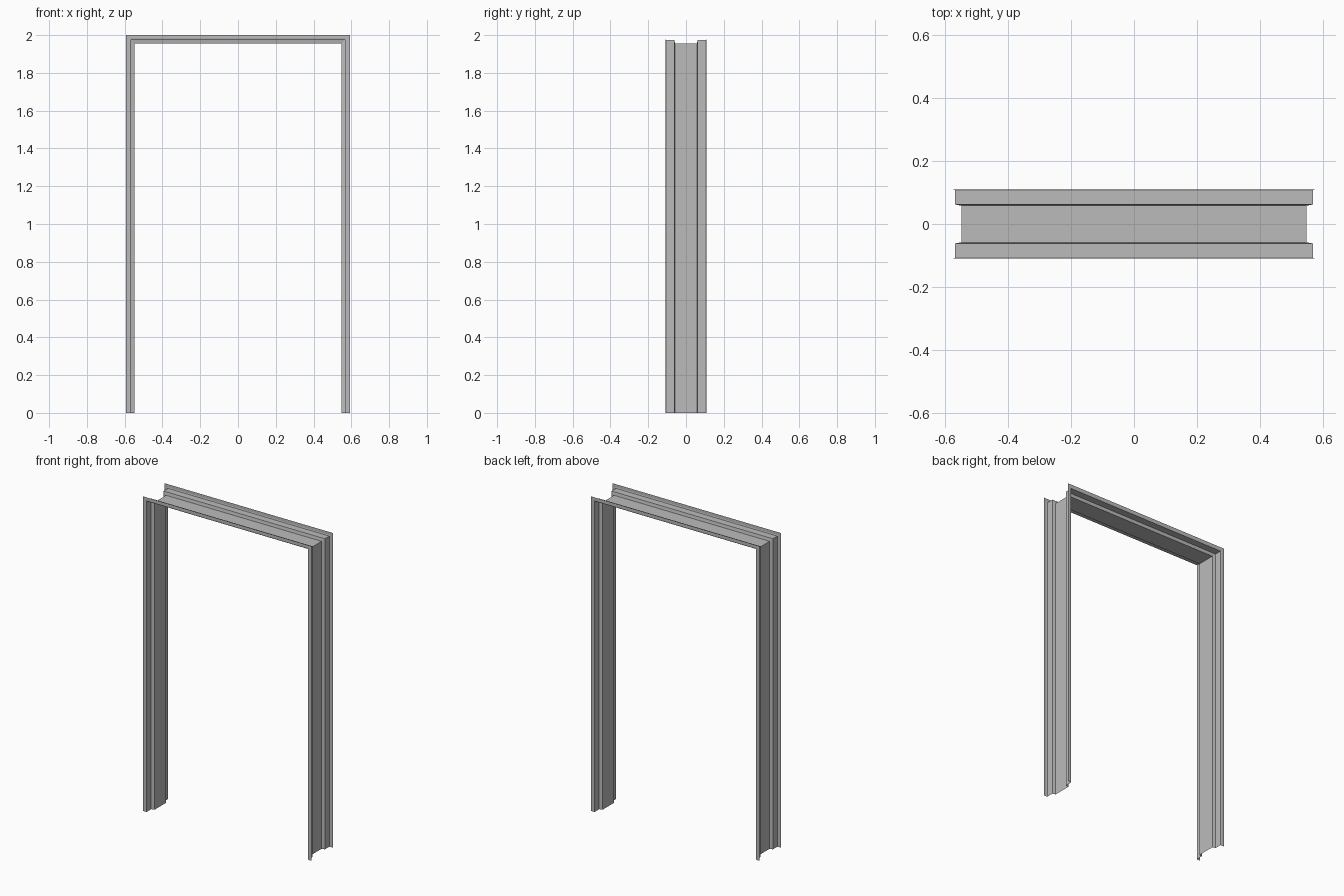
import bpy
import bmesh

cube = bpy.data.objects.get("Cube")
if cube:
    bpy.data.objects.remove(cube, do_unlink=True)

# Painted metal
grey = bpy.data.materials.new("grey_metal")
grey.use_nodes = True
color = (0.5, 0.5, 0.5, 1)
grey.diffuse_color = color
grey.node_tree.nodes["Principled BSDF"].inputs["Base Color"].default_value = color

HALF_OPENING = 0.547
OPENING_TOP = 1.955

# Half of the folded section: (depth, distance outward from the opening)
half = [(0.109, 0.045), (0.109, 0.026), (0.107, 0.020),
        (0.062, 0.020), (0.058, 0.0)]
section = [(-y, out) for y, out in half] + [(y, out) for y, out in reversed(half)]


def sweep(name, stations):
    """Sweep the section along mitred stations given as (side, at_top)."""
    bm = bmesh.new()
    rows = []
    for side, at_top in stations:
        rows.append([bm.verts.new((side * (HALF_OPENING + out), y,
                                   OPENING_TOP + out if at_top else 0))
                     for y, out in section])
    for a, b in zip(rows, rows[1:]):
        for i in range(len(section) - 1):
            bm.faces.new((a[i], a[i + 1], b[i + 1], b[i]))
    mesh = bpy.data.meshes.new(name)
    bm.to_mesh(mesh)
    bm.free()
    mesh.materials.append(grey)
    obj = bpy.data.objects.new(name, mesh)
    bpy.context.collection.objects.link(obj)
    return obj


# Two jambs and the head, joined at mitred corners
sweep("right_jamb", [(-1, False), (-1, True)])
sweep("head", [(-1, True), (1, True)])
sweep("left_jamb", [(1, True), (1, False)])
